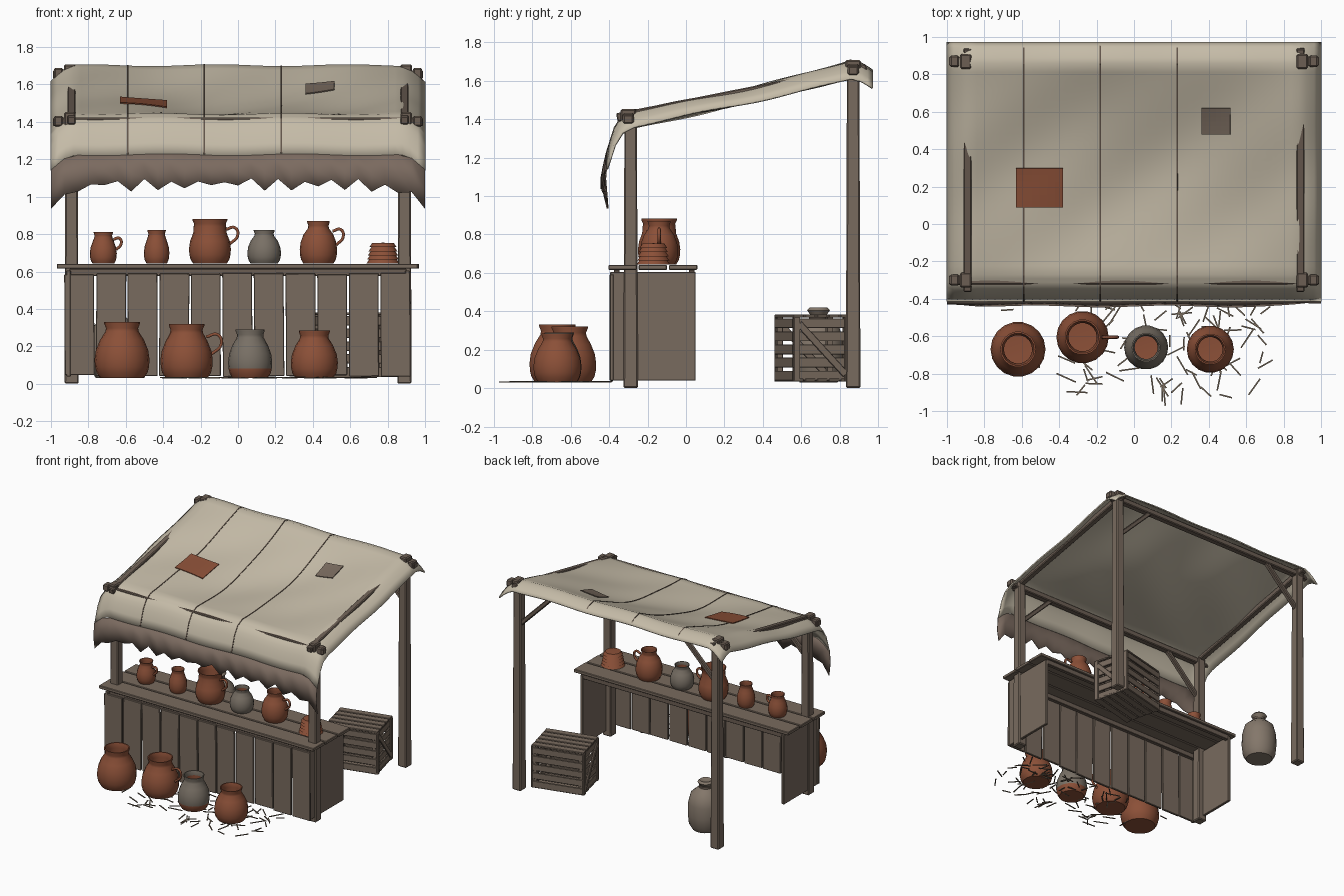
import bpy, bmesh, math, random
from mathutils import Matrix, Vector

if "Cube" in bpy.data.objects:
    bpy.data.objects.remove(bpy.data.objects["Cube"])
random.seed(4)


def material(name, r, g, b):
    m = bpy.data.materials.new(name)
    m.use_nodes = True
    m.diffuse_color = (r, g, b, 1)
    m.node_tree.nodes["Principled BSDF"].inputs["Base Color"].default_value = (r, g, b, 1)
    return m


WOOD = material("weathered wood", .19, .145, .112)
BEAM = material("beam wood", .15, .113, .088)
SEAM = material("dark stitching", .12, .088, .067)
CLOTH = material("pale canvas", .56, .50, .39)
VALANCE = material("brown cloth", .20, .147, .117)
CLAY = material("terracotta", .26, .08, .039)
GREY = material("grey clay", .19, .162, .131)
SACK = material("sackcloth", .23, .185, .145)
STRAW = material("dry straw", .18, .14, .10)


def finish(name, bm, mats, bevel=0, thick=0, smooth=0):
    me = bpy.data.meshes.new(name)
    bm.to_mesh(me)
    bm.free()
    for m in mats:
        me.materials.append(m)
    ob = bpy.data.objects.new(name, me)
    bpy.context.collection.objects.link(ob)
    if smooth:
        bpy.ops.object.select_all(action='DESELECT')
        ob.select_set(True)
        bpy.context.view_layer.objects.active = ob
        bpy.ops.object.shade_smooth_by_angle(angle=math.radians(smooth))
    if thick:
        mod = ob.modifiers.new("thickness", 'SOLIDIFY')
        mod.thickness, mod.offset = thick, 0
    if bevel:
        mod = ob.modifiers.new("worn edges", 'BEVEL')
        mod.width, mod.segments = bevel, 1
    return ob


def box(bm, centre, size, rot=Matrix()):
    m = Matrix.Translation(centre) @ rot.to_4x4() @ Matrix.Diagonal((*size, 1))
    return bmesh.ops.create_cube(bm, size=1, matrix=m)["verts"]


def beam(bm, a, b, w, h):
    a, b = Vector(a), Vector(b)
    rot = (b - a).to_track_quat('X', 'Z').to_matrix()
    box(bm, (a + b) / 2, ((b - a).length, w, h), rot)


# Four posts, each slightly tapered
for side, sx in (("left", 1), ("right", -1)):
    for end, y, top in (("front", -.288, 1.42), ("back", .87, 1.68)):
        bm = bmesh.new()
        for v in box(bm, (sx * .89, y, top / 2), (.076, .076, top)):
            if v.co.z > .5:
                v.co.x = sx * .89 + (v.co.x - sx * .89) * .85
                v.co.y = y + (v.co.y - y) * .85
        finish(f"{end}_post_{side}", bm, [WOOD], bevel=.007)

# Roof frame: cross beams, sloping side beams, knee braces, corner lashings
bm = bmesh.new()
for y, z in ((-.3, 1.4), (.87, 1.652)):
    beam(bm, (-.99, y, z), (.99, y, z), .05, .045)
    for sx in (-1, 1):
        beam(bm, (sx * .89, y, z - .32), (sx * .58, y, z - .01), .034, .034)
for sx in (-1, 1):
    beam(bm, (sx * .89, -.36, 1.408), (sx * .89, .94, 1.665), .045, .045)
finish("roof_frame", bm, [BEAM], bevel=.006)
bm = bmesh.new()
for sx in (-1, 1):
    for y, z in ((-.3, 1.412), (.87, 1.668)):
        box(bm, (sx * .9, y, z), (.06, .08, .08))
        box(bm, (sx * .96, y, z - .008), (.05, .06, .055))
finish("corner_lashings", bm, [BEAM], bevel=.008)

# Draped canvas described as a height above each point of the plan
PROFILE = [(.97, 1.648), (.92, 1.682), (.86, 1.698), (-.27, 1.438),
           (-.33, 1.408), (-.37, 1.345), (-.41, 1.22)]


def drape(x, y):
    for (y0, z0), (y1, z1) in zip(PROFILE, PROFILE[1:]):
        if y >= y1 - 1e-6:
            z = z0 + (z1 - z0) * (y0 - y) / (y0 - y1)
            break
    t = min(max((y + .27) / 1.13, 0), 1)
    z += math.sin(math.pi * t) * (.008 * math.sin(8 * (x - y)) - .085 * math.cos(x * math.pi / 2))
    z += .005 * math.sin(9 * x + 3 * y)
    return z - .085 * max(0, (abs(x) - .88) / .12) ** 1.5


def sheet(bm, xs, ys, lift=0):
    rows = [[bm.verts.new((x, y - lift * .6, drape(x, y) + lift)) for x in xs] for y in ys]
    for a, b in zip(rows, rows[1:]):
        for i in range(len(xs) - 1):
            bm.faces.new((a[i], b[i], b[i + 1], a[i + 1]))


def span(a, b, n):
    return [a + (b - a) * i / n for i in range(n + 1)]


edge_rows = span(.97, .86, 4) + span(.86, -.27, 24)[1:] + span(-.27, -.41, 7)[1:]
bm = bmesh.new()
sheet(bm, span(-1, 1, 50), edge_rows)
finish("canvas_roof", bm, [CLOTH], thick=.01, smooth=70)

# Stitched seams and patches lying on the canvas
bm = bmesh.new()
for x in (-.59, -.18, .23):
    sheet(bm, [x - .004, x + .004], edge_rows, .007)
finish("canvas_seams", bm, [SEAM], thick=.003)
for name, x0, x1, y0, y1, mat in (("large_patch", -.63, -.38, .305, .095, CLAY),
                                  ("small_patch", .36, .515, .625, .485, WOOD)):
    bm = bmesh.new()
    sheet(bm, span(x0, x1, 6), span(y0, y1, 6), .011)
    finish(name, bm, [mat], thick=.006)

# Ragged valance hanging from the front edge
bm = bmesh.new()
columns = []
for i, x in enumerate(span(-1, 1, 28)):
    e = abs(x) ** 10
    top = drape(x, -.41) + .004
    low = 1.075 - .14 * e + (random.uniform(0, .025) if i % 2 else -random.uniform(.005, .05) * (1 - e))
    wave = .005 * math.sin(9 * x)
    columns.append([bm.verts.new(p) for p in (
        (x, -.414, top), (x, -.425 + wave, (top + low) / 2), (x, -.438 + wave + .03 * e, low))])
for a, b in zip(columns, columns[1:]):
    for j in range(2):
        bm.faces.new((a[j], a[j + 1], b[j + 1], b[j]))
finish("ragged_valance", bm, [VALANCE], thick=.006, smooth=40)

# Counter: top planks, front boards, end panels and rails
bm = bmesh.new()
for i, y in enumerate((-.33, -.173, -.015)):
    box(bm, (.004 * (i - 1), y, .628), (1.93, .148, .026))
finish("counter_top", bm, [WOOD], bevel=.004)
bm = bmesh.new()
for i in range(11):
    tilt = Matrix.Rotation(random.uniform(-.01, .01), 3, 'Y')
    box(bm, (-.848 + i * .169, -.385 + random.uniform(-.004, .004), .315),
        (.159, .018, .55 + random.uniform(-.015, .01)), tilt)
finish("counter_front_boards", bm, [WOOD], bevel=.003)
bm = bmesh.new()
for sx in (-1, 1):
    box(bm, (sx * .905, -.172, .322), (.022, .445, .565))
finish("counter_end_panels", bm, [WOOD], bevel=.003)
bm = bmesh.new()
for y in (-.36, .03):
    box(bm, (0, y, .595), (1.8, .03, .04))
finish("counter_rails", bm, [BEAM], bevel=.003)


def lathe(name, profile, place, mats, rule=lambda j: 0, n=18):
    bm = bmesh.new()
    rings = [[bm.verts.new((r * math.cos(k * math.tau / n), r * math.sin(k * math.tau / n), z))
              for k in range(n)] for r, z in profile]
    for j, (a, b) in enumerate(zip(rings, rings[1:])):
        for k in range(n):
            m = (k + 1) % n
            bm.faces.new((a[k], a[m], b[m], b[k])).material_index = rule(j)
    bmesh.ops.remove_doubles(bm, verts=bm.verts, dist=1e-5)
    ob = finish(name, bm, mats, smooth=45)
    ob.location = place
    return ob


def handle(name, place, r, h):
    cu = bpy.data.curves.new(name, 'CURVE')
    cu.dimensions, cu.bevel_depth, cu.bevel_resolution = '3D', .009, 1
    sp = cu.splines.new('BEZIER')
    points = ((.75, .76), (1.2, .8), (1.32, .62), (.95, .44))
    sp.bezier_points.add(len(points) - 1)
    for bp, (fx, fz) in zip(sp.bezier_points, points):
        bp.co = (fx * r, 0, fz * h)
        bp.handle_left_type = bp.handle_right_type = 'AUTO'
    cu.resolution_u = 5
    cu.materials.append(CLAY)
    ob = bpy.data.objects.new(name, cu)
    bpy.context.collection.objects.link(ob)
    ob.location = place


def pot(name, place, r, h, lip, grey=False, grip=False):
    neck = lip * .9
    shape = [(0, 0), (.8, 0), (.93, .1), (.98, .2), (1, .33), (.95, .5), (.8, .68),
             (neck + .02, .83), (neck, .89), (lip, .97), (lip, 1), (lip - .06, 1),
             (neck - .07, .87), (.8, .45), (.6, .1), (0, .08)]
    rule = lambda j: 1 if grey and (j < 3 and place[2] < .1 or j > 11) else 0
    lathe(name, [(a * r, b * h) for a, b in shape], place,
          [GREY, CLAY] if grey else [CLAY], rule)
    if grip:
        handle(name + "_handle", place, r, h)


# Large jars on the ground
pot("ground_jar_1", (-.62, -.67, .03), .147, .3, .65)
pot("ground_jar_2", (-.275, -.605, .03), .14, .29, .68, grip=True)
pot("ground_jar_3", (.065, -.66, .03), .118, .26, .66, grey=True)
pot("ground_jar_4", (.408, -.67, .03), .126, .255, .66)

# Jugs and bowls for sale on the counter
pot("counter_jug_1", (-.72, -.15, .642), .072, .17, .72, grip=True)
pot("counter_jug_2", (-.435, -.15, .642), .068, .18, .72)
pot("counter_jug_3", (-.15, -.14, .642), .112, .24, .84, grip=True)
pot("counter_jug_4", (.14, -.15, .642), .09, .18, .62, grey=True)
pot("counter_jug_5", (.43, -.14, .642), .1, .228, .6, grip=True)
stack = [(0, 0)]
for i in range(5):
    stack += [(.089 - i * .004, i * .022), (.074 - i * .004, i * .022 + .022)]
lathe("bowl_stack", stack + [(0, .112)], (.775, -.17, .642), [CLAY])

# Tied sack by the back right post
lathe("sack", [(0, 0), (.1, 0), (.124, .04), (.132, .12), (.13, .21), (.112, .28), (.06, .325),
               (.036, .34), (.06, .375), (.045, .39), (0, .375)], (-.66, .69, .03), [SACK])
lathe("sack_tie", [(.036, .33), (.05, .333), (.05, .347), (.036, .35)],
      (-.66, .69, .03), [BEAM])

# Slatted crate, turned a little
W, D, H = .4, .31, .345
bm = bmesh.new()
for sx in (-1, 1):
    x = sx * (W / 2 + .005)
    beam(bm, (x, D / 2 - .03, .04), (x, -D / 2 + .03, H - .04), .012, .035)
    for sy in (-1, 1):
        box(bm, (sx * (W / 2 - .02), sy * (D / 2 - .02), H / 2), (.032, .032, H - .01))
        box(bm, (x, sy * (D / 2 - .018), H / 2), (.012, .034, H - .01))
for i in range(5):
    z = .035 + i * .068
    for s in (-1, 1):
        box(bm, (0, s * (D / 2 - .004), z), (W, .012, .05))
        box(bm, (s * (W / 2 - .006), 0, z), (.012, D - .02, .05))
    for z in (.012, H):
        box(bm, (0, (i - 2) * .064, z), (W + .01, .053, .014))
crate = finish("crate", bm, [WOOD], bevel=.002)
crate.location = (.625, .66, .03)
crate.rotation_euler.z = math.radians(14)

# Straw strewn around the jars
bm = bmesh.new()
for i in range(95):
    x, y = random.triangular(-.75, .8, .3), random.uniform(-.93, -.42)
    spin = Matrix.Rotation(random.uniform(0, math.tau), 3, 'Z')
    box(bm, (x, y, .031 + random.uniform(0, .004)), (random.uniform(.06, .12), .008, .005), spin)
finish("straw", bm, [STRAW])
